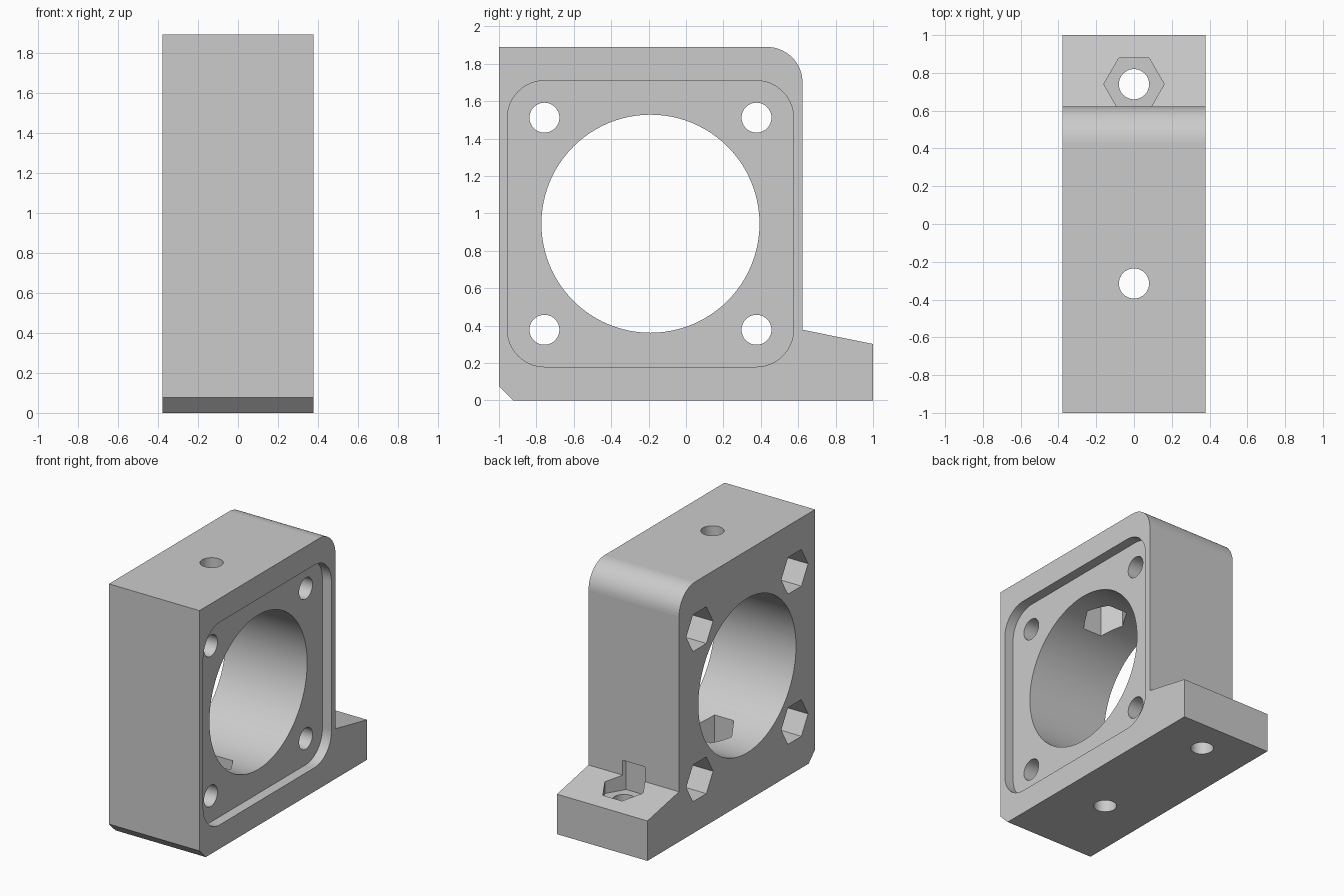
import bpy
import bmesh
from math import cos, sin, pi, radians
from mathutils import Matrix, Vector

if "Cube" in bpy.data.objects:
    bpy.data.objects.remove(bpy.data.objects["Cube"], do_unlink=True)

HALF = 0.378              # half the block thickness
HEIGHT = 1.89
BACK = 0.623              # rear face of the upright
HOLE, HEX = 0.08, 0.16    # screw radius, nut corner radius
CY, CZ, SPACING = -0.19, 0.945, 0.567

grey = bpy.data.materials.new("plain grey")
grey.use_nodes = True
grey.diffuse_color = (0.6, 0.6, 0.6, 1)
grey.node_tree.nodes["Principled BSDF"].inputs["Base Color"].default_value = (0.6, 0.6, 0.6, 1)


def make_object(name, bm):
    bmesh.ops.recalc_face_normals(bm, faces=bm.faces)
    mesh = bpy.data.meshes.new(name)
    bm.to_mesh(mesh)
    bm.free()
    mesh.materials.append(grey)
    obj = bpy.data.objects.new(name, mesh)
    bpy.context.collection.objects.link(obj)
    return obj


def arc(y, z, r, start, steps=16):
    """Quarter circle in the side plane, starting at an angle in degrees."""
    angles = [radians(start) + pi / 2 * i / steps for i in range(steps + 1)]
    return [(y + r * cos(a), z + r * sin(a)) for a in angles]


def extrude(name, profile, x0, x1):
    bm = bmesh.new()
    face = bm.faces.new([bm.verts.new((x0, y, z)) for y, z in profile])
    out = bmesh.ops.extrude_face_region(bm, geom=[face])
    verts = [v for v in out["geom"] if isinstance(v, bmesh.types.BMVert)]
    bmesh.ops.translate(bm, verts=verts, vec=(x1 - x0, 0, 0))
    return make_object(name, bm)


cutters = []


def drill(name, start, end, radius, sides=48):
    """Round or six-sided cutter between two points on the x or z axis."""
    a, b = Vector(start), Vector(end)
    along_x = abs(b.x - a.x) > 0
    turn = Matrix.Rotation(pi / 2, 4, 'Y') if along_x else Matrix()
    # Hexagon corners point along y on the side face and along x in plan
    spin = Matrix.Rotation(pi / 2 if along_x else 0, 4, 'Z')
    if sides == 6:
        spin = spin @ Matrix.Rotation(pi / 2, 4, 'Z')
    bm = bmesh.new()
    bmesh.ops.create_cone(bm, cap_ends=True, segments=sides, radius1=radius, radius2=radius,
                          depth=(b - a).length, matrix=Matrix.Translation((a + b) / 2) @ turn @ spin)
    cutters.append(make_object(name, bm))


# Upright block with foot, front chamfer and rounded rear top edge
outline = [(-1, 0.076), (-0.924, 0), (1, 0), (1, 0.302), (BACK, 0.378)]
outline += arc(BACK - 0.19, HEIGHT - 0.19, 0.19, 0) + [(-1, HEIGHT)]
block = extrude("mounting_block", outline, -HALF, HALF)

# Shallow rounded-square recess on the left face
r, side = 0.2, 0.765
recess = []
for sy, sz, start in ((1, 1, 0), (-1, 1, 90), (-1, -1, 180), (1, -1, 270)):
    recess += arc(CY + sy * (side - r), CZ + sz * (side - r), r, start)
cutters.append(extrude("recess_cutter", recess, HALF - 0.0755, HALF + 0.1))

# Large bore
drill("bore_cutter", (-0.5, CY, CZ), (0.5, CY, CZ), 0.583, 96)

# Four corner screw holes with nut pockets on the right face
for sy in (-1, 1):
    for sz in (-1, 1):
        y, z = CY + sy * SPACING, CZ + sz * SPACING
        drill("screw_cutter", (-0.5, y, z), (0.5, y, z), HOLE)
        drill("nut_cutter", (-0.5, y, z), (-HALF + 0.3, y, z), HEX, 6)

# Vertical screw hole with nut pockets opening into the bore
VY = -0.315
drill("vertical_cutter", (0, VY, -0.1), (0, VY, 2), HOLE)
drill("bore_nut_cutter", (0, VY, 0.19), (0, VY, HEIGHT - 0.19), HEX, 6)

# Foot screw hole with nut pocket biting into the upright
FY = 0.74
drill("foot_cutter", (0, FY, -0.1), (0, FY, 0.45), HOLE)
drill("foot_nut_cutter", (0, FY, 0.265), (0, FY, 0.49), HEX, 6)

# Corners of cutters must lie along y (side) or x (plan)
for cutter in cutters:
    if "nut" in cutter.name:
        spans = [[v.co[i] for v in cutter.data.vertices] for i in range(3)]
        size = [max(s) - min(s) for s in spans]
        plan = not cutter.name.startswith("nut")
        long_axis, short_axis = (0, 1) if plan else (1, 2)
        if size[long_axis] < size[short_axis]:
            mid = Vector([(max(s) + min(s)) / 2 for s in spans])
            rot = Matrix.Rotation(pi / 2, 4, 'Z' if plan else 'X')
            cutter.data.transform(Matrix.Translation(mid) @ rot @ Matrix.Translation(-mid))

# Cut everything, keep the result and discard the cutters
for cutter in cutters:
    cutter.hide_render = True
    mod = block.modifiers.new(cutter.name, 'BOOLEAN')
    mod.operation, mod.solver, mod.object = 'DIFFERENCE', 'EXACT', cutter
bpy.context.view_layer.update()
result = bpy.data.meshes.new_from_object(block.evaluated_get(bpy.context.evaluated_depsgraph_get()))
block.modifiers.clear()
block.data = result
for cutter in cutters:
    bpy.data.objects.remove(cutter, do_unlink=True)
result.materials.clear()
result.materials.append(grey)

# Smooth curved walls, flat large planes
bpy.ops.object.select_all(action='DESELECT')
block.select_set(True)
bpy.context.view_layer.objects.active = block
bpy.ops.object.shade_smooth_by_angle(angle=radians(30))
for poly in result.polygons:
    poly.material_index = 0
    if poly.area > 0.05:
        poly.use_smooth = False
